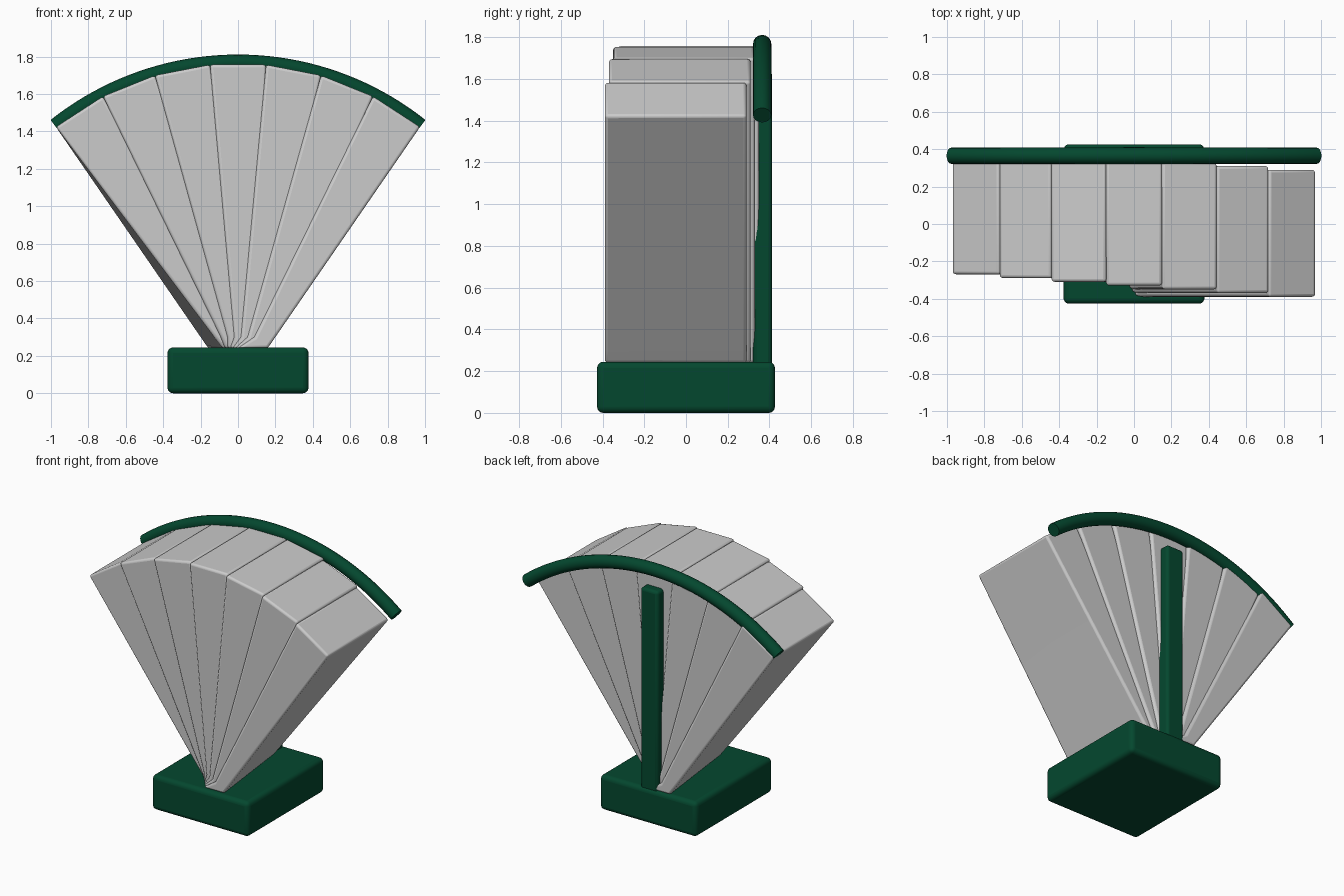
import bpy
import bmesh
from math import sin, cos, radians

cube = bpy.data.objects.get("Cube")
if cube:
    bpy.data.objects.remove(cube, do_unlink=True)


def material(name, rgb):
    mat = bpy.data.materials.new(name)
    mat.use_nodes = True
    mat.diffuse_color = (*rgb, 1)
    mat.node_tree.nodes["Principled BSDF"].inputs["Base Color"].default_value = (*rgb, 1)
    return mat


GREEN = material("dark green", (0.0012, 0.064, 0.028))
GREY = material("light grey", (0.6, 0.6, 0.6))


def slab(name, front, back, y_front, y_back, mat, bevel, segments=3):
    """Join a front and a back x-z profile into a solid with round edges."""
    bm = bmesh.new()
    near = [bm.verts.new((x, y_front, z)) for x, z in front]
    far = [bm.verts.new((x, y_back, z)) for x, z in back]
    bm.faces.new(near)
    bm.faces.new(far[::-1])
    for a in range(len(near)):
        b = a - 1
        bm.faces.new([near[a], near[b], far[b], far[a]])
    bmesh.ops.recalc_face_normals(bm, faces=bm.faces)
    mesh = bpy.data.meshes.new(name)
    bm.to_mesh(mesh)
    bm.free()
    obj = bpy.data.objects.new(name, mesh)
    bpy.context.collection.objects.link(obj)
    mesh.materials.append(mat)
    mod = obj.modifiers.new("rounded edges", "BEVEL")
    mod.width = bevel
    mod.segments = segments
    mod.limit_method = "ANGLE"
    mod.angle_limit = radians(35)
    bpy.ops.object.select_all(action="DESELECT")
    obj.select_set(True)
    bpy.context.view_layer.objects.active = obj
    bpy.ops.object.shade_smooth_by_angle(angle=radians(35))


def rect(half, low, high):
    return [(-half, low), (half, low), (half, high), (-half, high)]


# Base and rear post
base = rect(0.377, 0, 0.245)
slab("base", base, base, -0.426, 0.426, GREEN, 0.03, 4)
post = rect(0.069, 0.2, 1.64)
slab("rear_post", post, post, 0.32, 0.412, GREEN, 0.02)

# Fan of overlapping panels, each twisted at the foot and stepped forward
PIVOT_Z = 0.2
STEP = 11
COUNT = 7
NECK_Z = 0.3
FOOT_Z = 0.24


def on_arc(radius, degrees):
    a = radians(degrees)
    return radius * sin(a), PIVOT_Z + radius * cos(a)


def front_profile(k):
    """Front outline of the panel k steps from the middle."""
    top_left = on_arc(1.564, (k - 0.5) * STEP)
    top_right = on_arc(1.564, (k + 0.5) * STEP)
    foot_left = k * 0.0133 - 0.04
    foot_right = foot_left + 0.16
    t = (NECK_Z - FOOT_Z) / (top_right[1] - FOOT_Z)
    neck_right = foot_right + t * (top_right[0] - foot_right)
    return [top_left, ((k - 0.5) * 0.036, NECK_Z), (foot_left, FOOT_Z),
            (foot_right, FOOT_Z), (neck_right, NECK_Z), top_right]


for i in range(COUNT):
    k = i - (COUNT - 1) / 2
    back = [(-x, z) for x, z in reversed(front_profile(-k))]
    y = -0.329 - k * 0.02
    slab(f"fan_panel_{i + 1}", front_profile(k), back, y, y + 0.679, GREY, 0.015)

# Curved top rail
curve = bpy.data.curves.new("top_rail", "CURVE")
curve.dimensions = "3D"
curve.bevel_depth = 0.044
curve.bevel_resolution = 6
curve.use_fill_caps = True
spline = curve.splines.new("POLY")
SEGMENTS = 40
spline.points.add(SEGMENTS)
for n, point in enumerate(spline.points):
    x, z = on_arc(1.567, -38.5 + 77 * n / SEGMENTS)
    point.co = (x, 0.365, z, 1)
    point.radius = 1
curve.materials.append(GREEN)
rail = bpy.data.objects.new("top_rail", curve)
bpy.context.collection.objects.link(rail)
bpy.ops.object.select_all(action="DESELECT")
rail.select_set(True)
bpy.context.view_layer.objects.active = rail
bpy.ops.object.convert(target="MESH")
bpy.ops.object.shade_smooth_by_angle(angle=radians(40))
